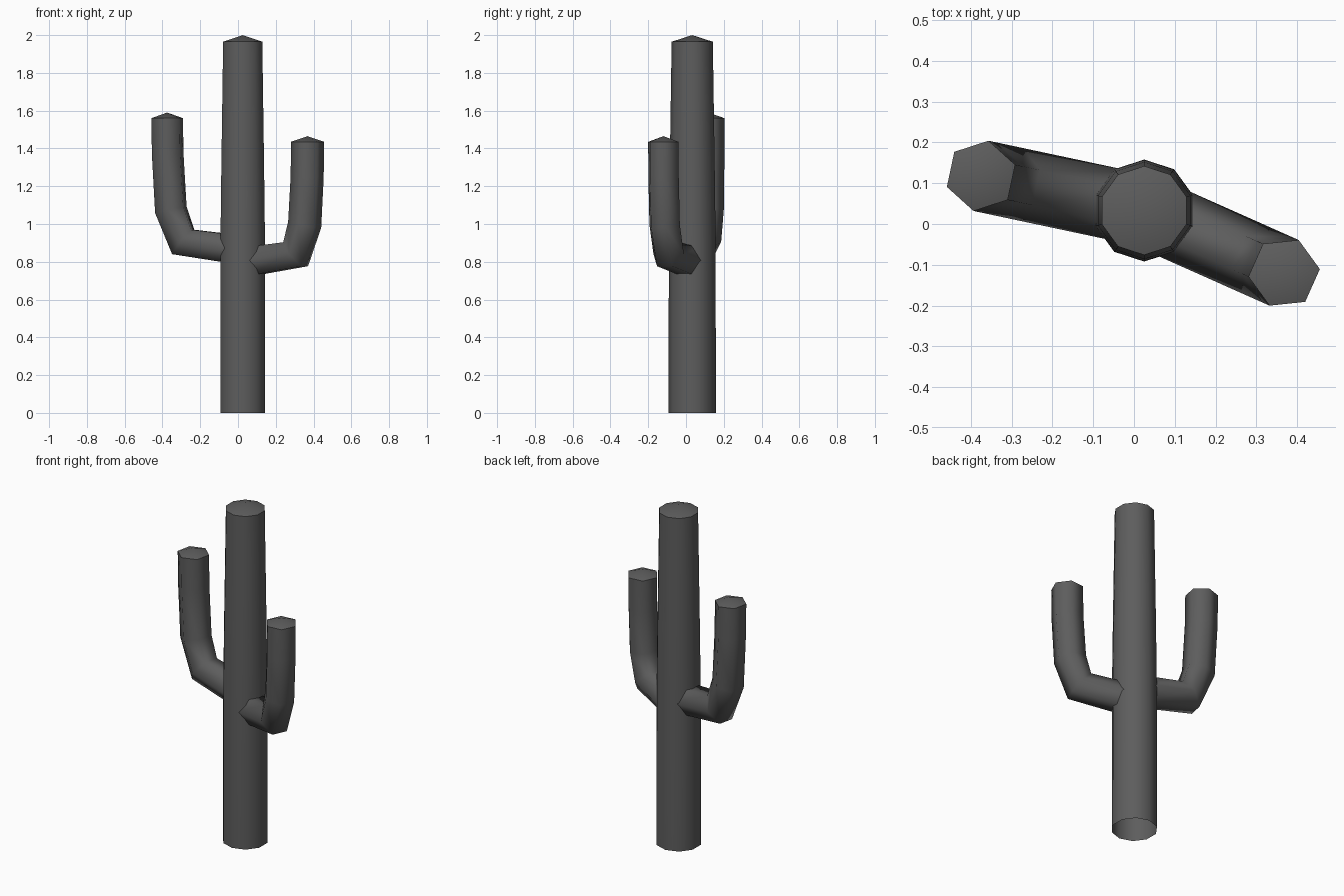
import bpy, bmesh, math
from mathutils import Vector

if "Cube" in bpy.data.objects:
    bpy.data.objects.remove(bpy.data.objects["Cube"])

CENTRE = Vector((0.025, 0.033, 0))

grey = bpy.data.materials.new("dark grey")
grey.diffuse_color = (0.11, 0.11, 0.11, 1)
grey.use_nodes = True
grey.node_tree.nodes["Principled BSDF"].inputs["Base Color"].default_value = grey.diffuse_color


def tube(name, path, sides, azimuth, spin, cap):
    """Skin a tube along (reach, height, radius, stretch) points in a vertical
    plane at the given azimuth, ending in a low pointed cap."""
    out = Vector((math.cos(azimuth), math.sin(azimuth), 0))
    side = Vector((-out.y, out.x, 0))
    up = Vector((0, 0, 1))
    pts = [CENTRE + out * s + up * z for s, z, r, k in path]
    bm = bmesh.new()
    rings = []
    for i, p in enumerate(pts):
        # ring plane bisects the neighbouring segments
        t = Vector()
        if i > 0:
            t += (p - pts[i - 1]).normalized()
        if i < len(pts) - 1:
            t += (pts[i + 1] - p).normalized()
        if i == len(pts) - 1:
            t = up
        t.normalize()
        inner = side.cross(t).normalized()
        r, k = path[i][2:]
        ring = []
        for j in range(sides):
            a = spin + 2 * math.pi * j / sides
            ring.append(bm.verts.new(p + side * r * math.cos(a) + inner * r * k * math.sin(a)))
        rings.append(ring)
    for a, b in zip(rings, rings[1:]):
        for j in range(sides):
            n = (j + 1) % sides
            bm.faces.new((a[j], a[n], b[n], b[j])).smooth = True
    # pointed cap with a sharp rim
    tip = bm.verts.new(pts[-1] + up * cap)
    top = rings[-1]
    for j in range(sides):
        bm.faces.new((top[j], top[(j + 1) % sides], tip)).smooth = True
        bm.edges.get((top[j], top[(j + 1) % sides])).smooth = False
    bmesh.ops.recalc_face_normals(bm, faces=bm.faces)
    # make sure the cap points upwards
    bm.normal_update()
    if tip.link_faces[0].normal.z < 0:
        bmesh.ops.reverse_faces(bm, faces=bm.faces)
    me = bpy.data.meshes.new(name)
    bm.to_mesh(me)
    bm.free()
    me.materials.append(grey)
    ob = bpy.data.objects.new(name, me)
    bpy.context.collection.objects.link(ob)
    return ob


# trunk
tube("trunk", [(0, 0, 0.125, 1), (0, 0.9, 0.124, 1), (0, 1.3, 0.119, 1), (0, 1.965, 0.109, 1)],
     10, 0, 0, 0.035)

# arms
R = 0.088
tube("left_arm", [(0.03, 0.865, R, 1), (0.322, 0.905, R, 1.08), (0.389, 1.075, R, 1.02),
                  (0.406, 1.37, R, 1), (0.409, 1.56, R, 1)],
     6, math.radians(168), 0, 0.03)
tube("right_arm", [(0.03, 0.80, R, 1), (0.3065, 0.84, R, 1.08), (0.359, 0.995, R, 1.02),
                   (0.3735, 1.25, R, 1), (0.3755, 1.435, R, 1)],
     6, math.radians(-24), 0, 0.03)
